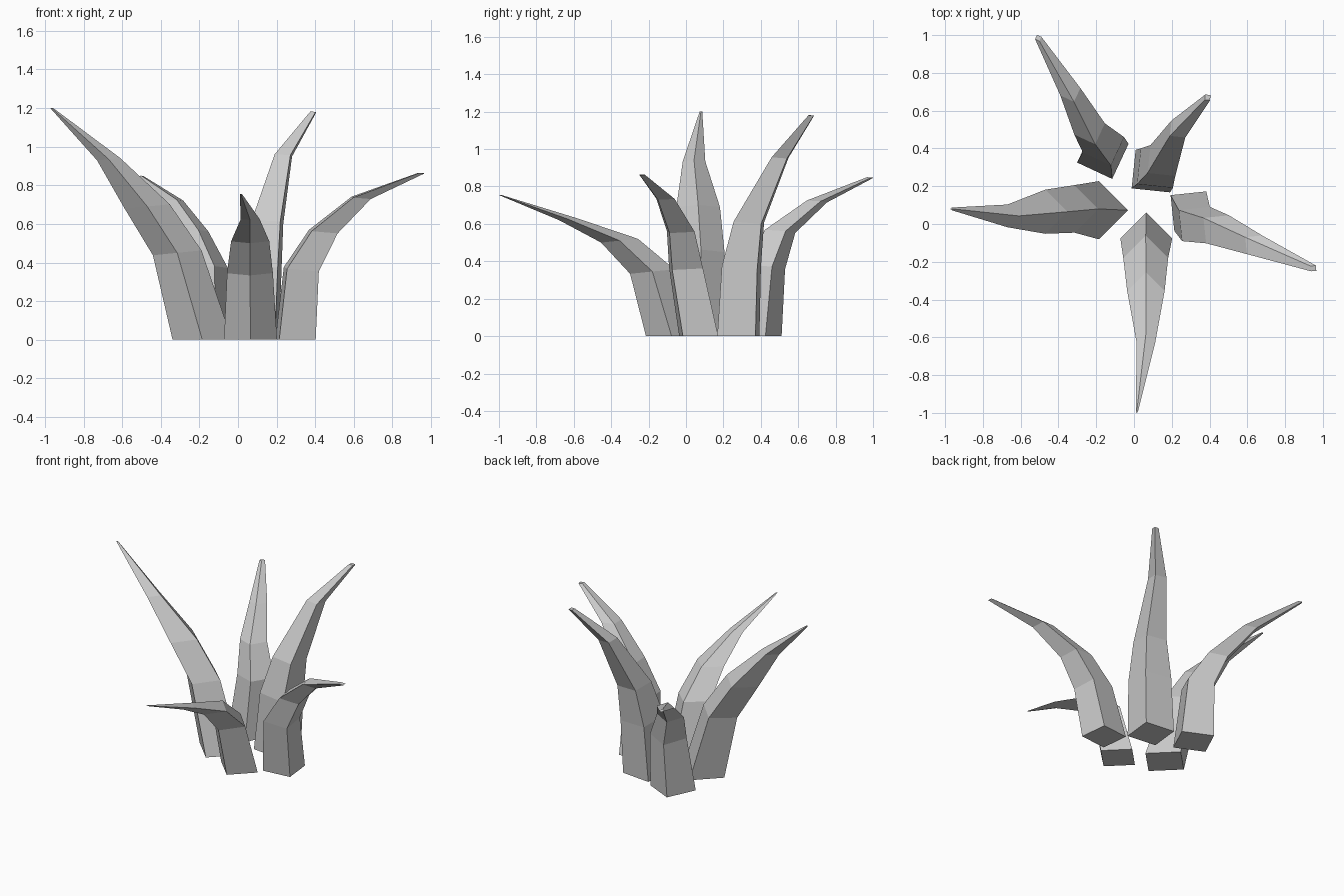
import bpy
import bmesh
from math import radians
from mathutils import Matrix, Vector

cube = bpy.data.objects.get("Cube")
if cube:
    bpy.data.objects.remove(cube, do_unlink=True)

# One plain grey for every blade
grey = bpy.data.materials.new("plain_grey")
colour = (0.6, 0.6, 0.6, 1.0)
grey.use_nodes = True
grey.diffuse_color = colour
for node in grey.node_tree.nodes:
    if node.type == 'BSDF_PRINCIPLED':
        node.inputs["Base Color"].default_value = colour


def square_ring(bm, centre, size, yaw, lean):
    """Add one square cross-section whose outer side dips along the lean vector."""
    turn = Matrix.Rotation(radians(yaw), 3, 'Z')
    ring = []
    for sx, sy in ((-1, -1), (1, -1), (1, 1), (-1, 1)):
        offset = turn @ Vector((sx, sy, 0)) * size / 2
        offset.z = -offset.dot(lean)
        ring.append(bm.verts.new(centre + offset))
    return ring


def make_blade(name, yaw, sections):
    """Loft a bent, tapering four-sided blade through (x, y, z, size) sections."""
    bm = bmesh.new()
    outward = Vector(sections[-1][:2]) - Vector(sections[0][:2])
    lean = outward.normalized().to_3d() * 0.1
    rings = []
    for x, y, z, size in sections:
        tilt = lean if z > 0 else Vector()
        rings.append(square_ring(bm, Vector((x, y, z)), size, yaw, tilt))
    # Side faces between neighbouring rings
    for low, high in zip(rings, rings[1:]):
        for i in range(4):
            j = (i + 1) % 4
            bm.faces.new((low[i], low[j], high[j], high[i]))
    # Base and tip caps
    bm.faces.new(rings[0][::-1])
    bm.faces.new(rings[-1])
    bmesh.ops.recalc_face_normals(bm, faces=bm.faces)
    mesh = bpy.data.meshes.new(name)
    bm.to_mesh(mesh)
    bm.free()
    mesh.materials.append(grey)
    blade = bpy.data.objects.new(name, mesh)
    bpy.context.scene.collection.objects.link(blade)
    return blade


# Tall blade leaning to the right side
make_blade("right_blade", 45, [
    (-.185, .073, 0, .218),
    (-.315, .08, .45, .178),
    (-.47, .065, .69, .165),
    (-.67, .043, .935, .085),
    (-.965, .08, 1.2, .01)])

# Low blade reaching forward
make_blade("front_blade", 45, [
    (.065, -.077, 0, .194),
    (.062, -.18, .345, .168),
    (.063, -.355, .51, .14),
    (.063, -.63, .625, .069),
    (.015, -.995, .755, .008)])

# Blade arching out to the left side
make_blade("left_blade", 6, [
    (.298, .068, 0, .19),
    (.328, 0, .365, .165),
    (.442, -.028, .56, .135),
    (.638, -.11, .735, .09),
    (.95, -.235, .863, .028)])

# Tall blade at the back left
make_blade("back_left_blade", -6, [
    (.1, .28, 0, .205),
    (.121, .296, .37, .19),
    (.153, .336, .61, .148),
    (.235, .503, .955, .082),
    (.39, .67, 1.18, .028)])

# Blade sweeping away at the back right
make_blade("back_right_blade", -25, [
    (-.165, .375, 0, .205),
    (-.162, .42, .37, .165),
    (-.235, .503, .56, .122),
    (-.337, .7, .72, .08),
    (-.507, .985, .848, .025)])
